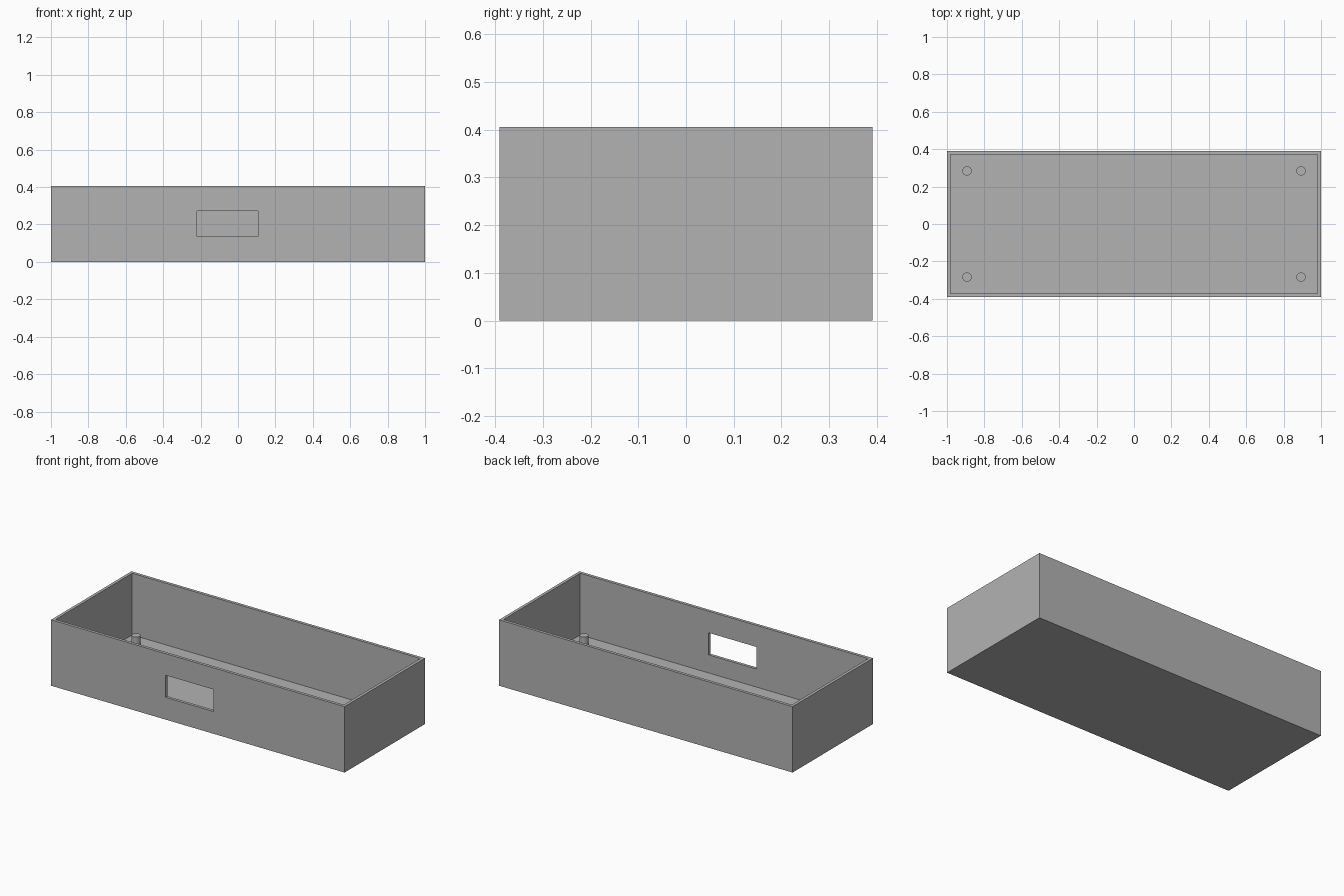
import bpy
import bmesh
from mathutils import Matrix, Vector

cube = bpy.data.objects.get("Cube")
if cube:
    bpy.data.objects.remove(cube, do_unlink=True)

HALF_X, HALF_Y, HEIGHT = 1.0, 0.391, 0.406
WALL = 0.026
POST_X, POST_Y, POST_R, POST_TOP = 0.893, 0.284, 0.025, 0.082

grey = bpy.data.materials.new("plain grey")
grey.use_nodes = True
grey.diffuse_color = (0.45, 0.45, 0.45, 1)
grey.node_tree.nodes["Principled BSDF"].inputs["Base Color"].default_value = grey.diffuse_color


def add_object(name, bm):
    mesh = bpy.data.meshes.new(name)
    bm.to_mesh(mesh)
    bm.free()
    mesh.materials.append(grey)
    obj = bpy.data.objects.new(name, mesh)
    bpy.context.collection.objects.link(obj)
    return obj


def box(low, high):
    low, high = Vector(low), Vector(high)
    bm = bmesh.new()
    matrix = Matrix.Translation((low + high) / 2) @ Matrix.Diagonal((*(high - low), 1))
    bmesh.ops.create_cube(bm, size=1, matrix=matrix)
    return bm


# Open tray: inset the top face for the rim, then push it down to the floor
bm = box((-HALF_X, -HALF_Y, 0), (HALF_X, HALF_Y, HEIGHT))
top = max(bm.faces, key=lambda f: f.calc_center_median().z)
bmesh.ops.inset_region(bm, faces=[top], thickness=WALL)
pit = bmesh.ops.extrude_discrete_faces(bm, faces=[top])["faces"][0]
bmesh.ops.translate(bm, verts=pit.verts, vec=(0, 0, WALL - HEIGHT))
bmesh.ops.recalc_face_normals(bm, faces=bm.faces)
tray = add_object("tray", bm)

# Rectangular opening through the front wall
cutter = add_object("window_cutter", box((-0.22, -HALF_Y - 0.1, 0.137),
                                         (0.107, -HALF_Y + 0.1, 0.273)))
cutter.hide_render = True
cut = tray.modifiers.new("window", "BOOLEAN")
cut.operation = "DIFFERENCE"
cut.solver = "EXACT"
cut.object = cutter
bpy.context.view_layer.objects.active = tray
bpy.ops.object.modifier_apply(modifier=cut.name)
bpy.data.objects.remove(cutter, do_unlink=True)

# Round mounting posts near the four floor corners
for side, sx in (("right", -1), ("left", 1)):
    for end, sy in (("front", -1), ("back", 1)):
        bm = bmesh.new()
        base = WALL - 0.005
        bmesh.ops.create_cone(bm, cap_ends=True, segments=32, radius1=POST_R,
                              radius2=POST_R, depth=POST_TOP - base,
                              matrix=Matrix.Translation((sx * POST_X, sy * POST_Y,
                                                         (POST_TOP + base) / 2)))
        post = add_object(f"{end}_{side}_post", bm)
        bpy.ops.object.select_all(action="DESELECT")
        post.select_set(True)
        bpy.context.view_layer.objects.active = post
        bpy.ops.object.shade_smooth_by_angle()
